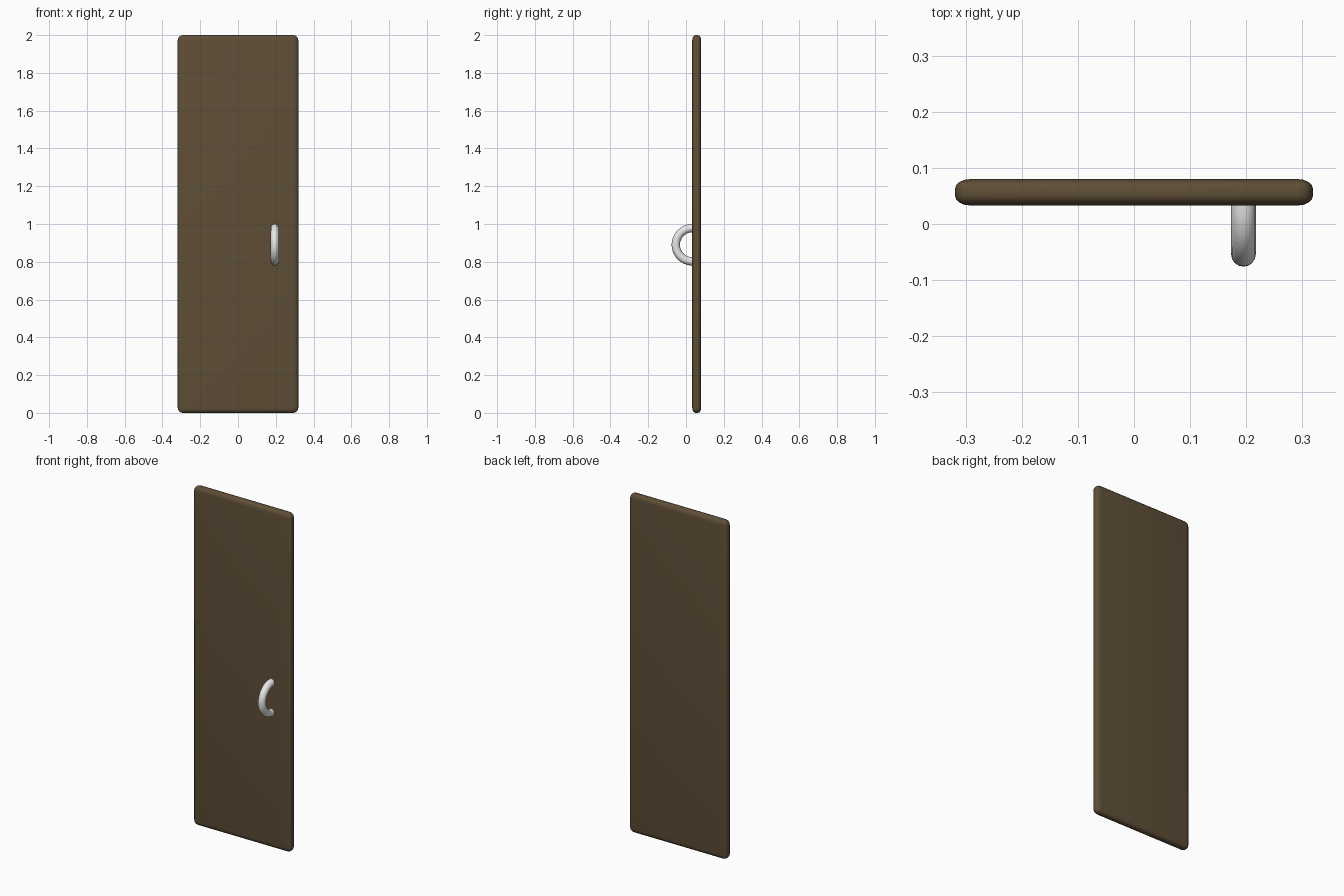
import bpy
import bmesh
from math import cos, sin, pi

if "Cube" in bpy.data.objects:
    bpy.data.objects.remove(bpy.data.objects["Cube"], do_unlink=True)


def material(name, color):
    mat = bpy.data.materials.new(name)
    mat.use_nodes = True
    mat.diffuse_color = color
    mat.node_tree.nodes["Principled BSDF"].inputs["Base Color"].default_value = color
    return mat


def add_part(name, bm, mat):
    bmesh.ops.recalc_face_normals(bm, faces=bm.faces)
    mesh = bpy.data.meshes.new(name)
    bm.to_mesh(mesh)
    bm.free()
    mesh.materials.append(mat)
    obj = bpy.data.objects.new(name, mesh)
    bpy.context.collection.objects.link(obj)
    bpy.ops.object.select_all(action='DESELECT')
    obj.select_set(True)
    bpy.context.view_layer.objects.active = obj
    bpy.ops.object.shade_smooth_by_angle()
    return obj


brown = material("dark brown wood", (0.115, 0.077, 0.038, 1))
silver = material("silver metal", (0.8, 0.8, 0.8, 1))

# Door panel: a slab with rounded edges, shallower across its thickness
width, depth, height, squash = 0.638, 0.047, 2.0, 0.65
bm = bmesh.new()
bmesh.ops.create_cube(bm, size=1)
bmesh.ops.scale(bm, vec=(width, depth / squash, height), verts=bm.verts)
bmesh.ops.bevel(bm, geom=bm.edges[:], offset=0.027, segments=4, profile=0.5,
                affect='EDGES')
bmesh.ops.scale(bm, vec=(1, squash, 1), verts=bm.verts)
panel = add_part("door_panel", bm, brown)
panel.location = (0, 0.0565, height / 2)

# Pull handle: half a ring standing out from the front face
ring, tube, steps, sides = 0.088, 0.022, 24, 16
bm = bmesh.new()
loops = []
for i in range(steps + 1):
    a = pi * i / steps
    loop = []
    for j in range(sides):
        b = 2 * pi * j / sides
        r = ring + tube * cos(b)
        loop.append(bm.verts.new((tube * sin(b), -r * sin(a), r * cos(a))))
    loops.append(loop)
for one, two in zip(loops, loops[1:]):
    for j in range(sides):
        k = (j + 1) % sides
        bm.faces.new((one[j], one[k], two[k], two[j]))
bm.faces.new(loops[0])
bm.faces.new(loops[-1])
handle = add_part("pull_handle", bm, silver)
handle.location = (0.195, 0.034, 0.89)
